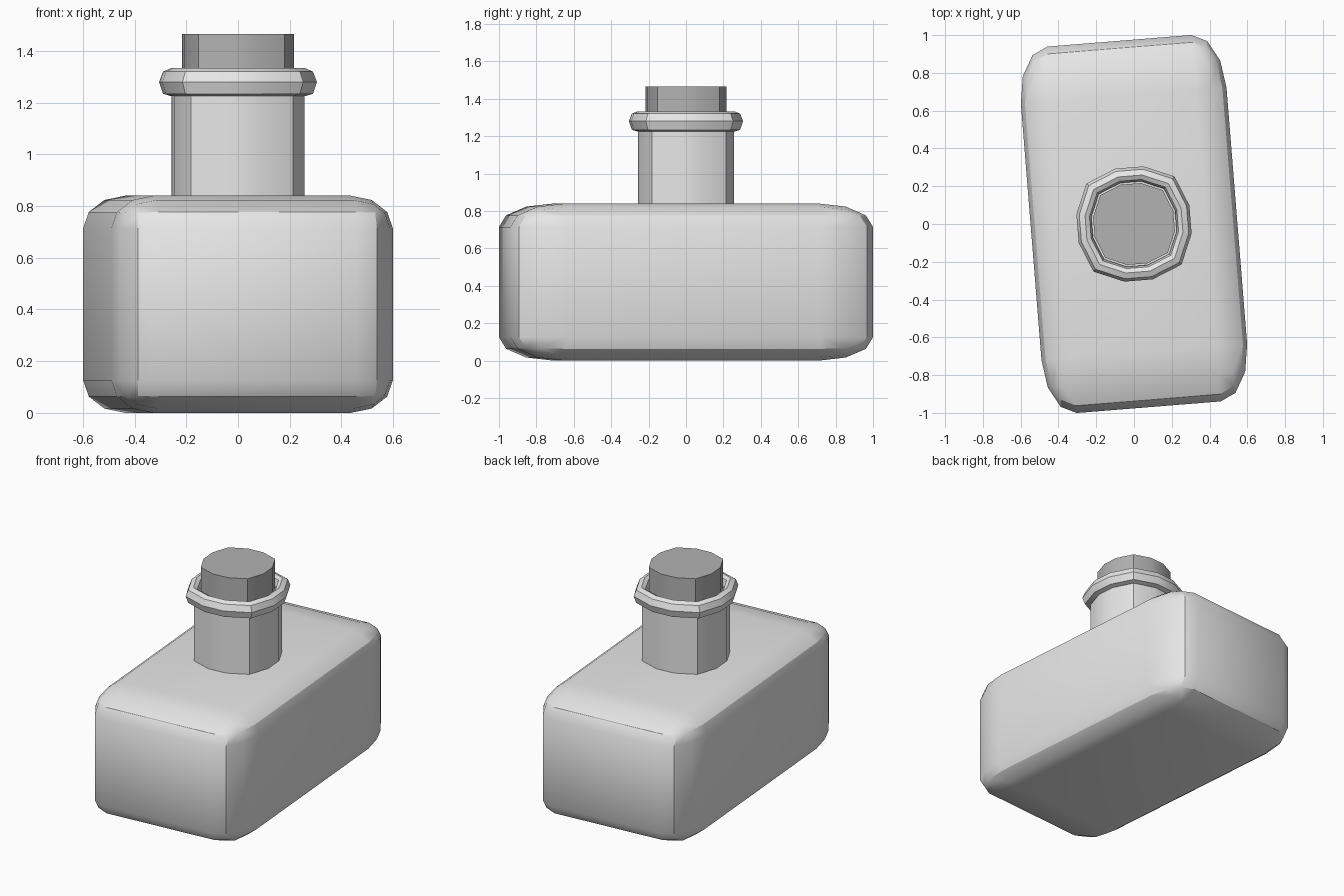
import bpy, bmesh, math
from mathutils import Matrix

cube = bpy.data.objects.get("Cube")
if cube:
    bpy.data.objects.remove(cube, do_unlink=True)

TURN = Matrix.Rotation(math.radians(4.6), 4, 'Z')


def material(name, value):
    m = bpy.data.materials.new(name)
    m.use_nodes = True
    colour = (value, value, value, 1)
    m.diffuse_color = colour
    m.node_tree.nodes["Principled BSDF"].inputs["Base Color"].default_value = colour
    return m


def finish(name, bm, mat):
    bmesh.ops.recalc_face_normals(bm, faces=bm.faces)
    bm.transform(TURN)
    mesh = bpy.data.meshes.new(name)
    bm.to_mesh(mesh)
    bm.free()
    mesh.materials.append(mat)
    obj = bpy.data.objects.new(name, mesh)
    bpy.context.collection.objects.link(obj)
    bpy.ops.object.select_all(action='DESELECT')
    obj.select_set(True)
    bpy.context.view_layer.objects.active = obj
    bpy.ops.object.shade_smooth_by_angle(angle=math.radians(30))
    return obj


def outline(half):
    """Rounded square with two segments per corner."""
    points = []
    for k in range(4):
        c, s = round(math.cos(k * math.pi / 2)), round(math.sin(k * math.pi / 2))
        for x, y in ((1, -.25), (1, .25), (.78, .78)):
            points.append((half * (c * x - s * y), half * (s * x + c * y)))
    return points


def loft(name, profile, mat, closed=False):
    """Stack rounded-square rings along a list of (half width, height)."""
    bm = bmesh.new()
    rings = [[bm.verts.new((x, y, z)) for x, y in outline(h)] for h, z in profile]
    pairs = list(zip(rings, rings[1:]))
    if closed:
        pairs.append((rings[-1], rings[0]))
    else:
        bm.faces.new(rings[0])
        bm.faces.new(rings[-1])
    for a, b in pairs:
        n = len(a)
        for i in range(n):
            j = (i + 1) % n
            bm.faces.new((a[i], a[j], b[j], b[i]))
    return finish(name, bm, mat)


glass = material("light grey", 0.8)
cork = material("mid grey", 0.45)

# Body: evenly rounded cube stretched into a slab
bm = bmesh.new()
bmesh.ops.create_cube(bm, size=2)
bmesh.ops.bevel(bm, geom=bm.edges[:], offset=0.3, segments=3, profile=0.5,
                affect='EDGES')
bmesh.ops.scale(bm, vec=(0.546, 0.973, 0.42), verts=bm.verts)
bmesh.ops.translate(bm, vec=(0, 0, 0.42), verts=bm.verts)
finish("bottle_body", bm, glass)

# Neck, rolled lip and stopper
loft("bottle_neck", [(.253, .82), (.253, 1.26)], glass)
loft("neck_lip", [(.255, 1.225), (.285, 1.234), (.30, 1.28), (.285, 1.32),
                  (.255, 1.333), (.232, 1.32), (.222, 1.28), (.235, 1.234)],
     glass, closed=True)
loft("stopper", [(.213, 1.2), (.213, 1.465)], cork)
